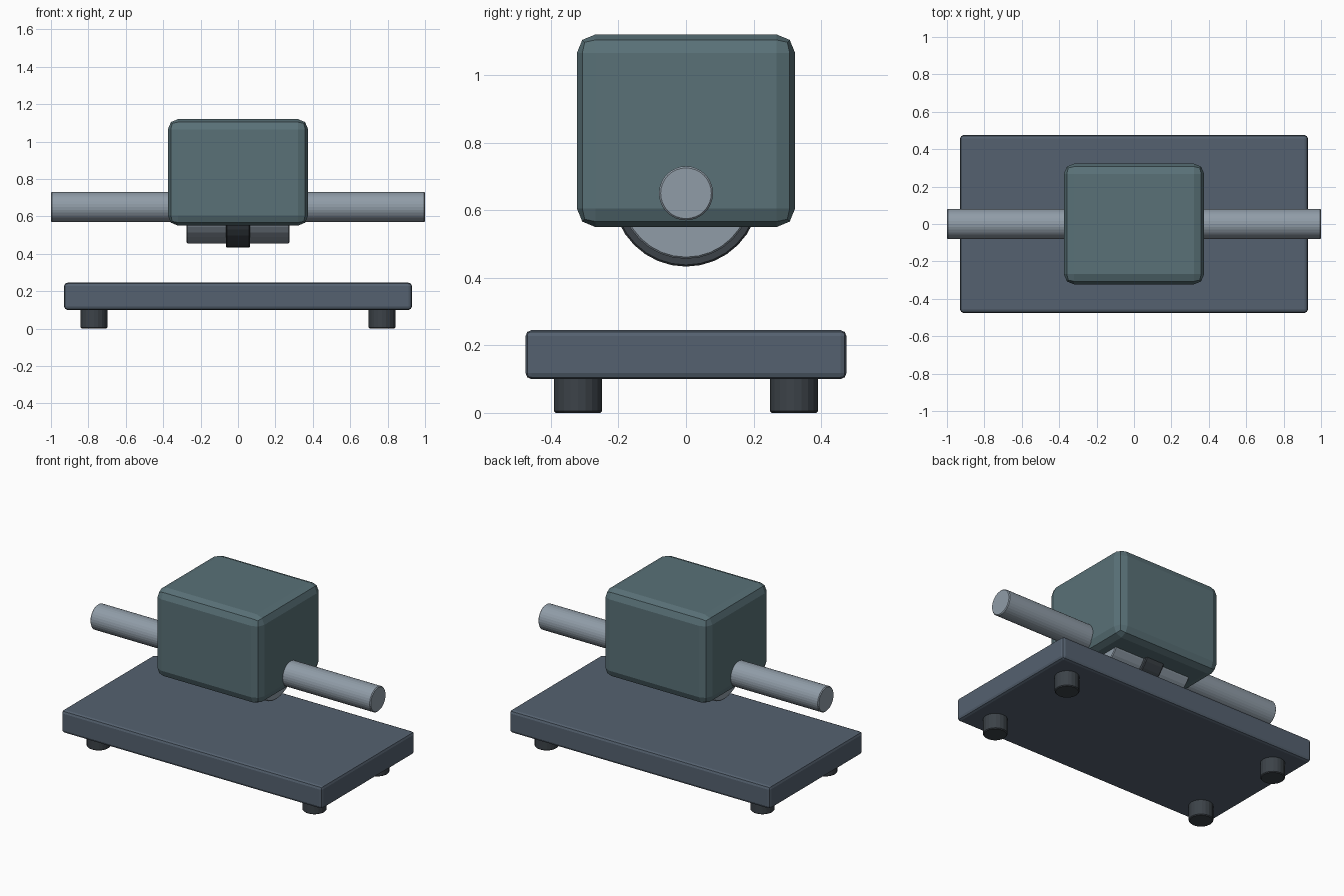
import bpy
from math import radians, pi

if "Cube" in bpy.data.objects:
    bpy.data.objects.remove(bpy.data.objects["Cube"])


def material(name, rgb):
    m = bpy.data.materials.new(name)
    m.diffuse_color = (*rgb, 1)
    m.use_nodes = True
    m.node_tree.nodes["Principled BSDF"].inputs["Base Color"].default_value = m.diffuse_color
    return m


SLATE = material("slate", (0.09, 0.12, 0.16))
TEAL = material("teal_grey", (0.10, 0.165, 0.185))
STEEL = material("steel", (0.28, 0.335, 0.39))
DARK = material("dark_rubber", (0.045, 0.055, 0.065))


def finish(name, mat, bevel, segments):
    ob = bpy.context.object
    ob.name = name
    ob.data.materials.append(mat)
    b = ob.modifiers.new("bevel", 'BEVEL')
    b.width = bevel
    b.segments = segments
    b.limit_method = 'ANGLE'
    b.angle_limit = radians(40)
    return ob


def box(name, size, z0, mat, bevel):
    bpy.ops.mesh.primitive_cube_add(size=1, location=(0, 0, z0 + size[2] / 2))
    bpy.context.object.scale = size
    bpy.ops.object.transform_apply(location=False, rotation=False, scale=True)
    return finish(name, mat, bevel, 2)


def cylinder(name, radius, length, loc, mat, sides, along_x=False, bevel=0.005):
    rot = (0, pi / 2, 0) if along_x else (0, 0, 0)
    bpy.ops.mesh.primitive_cylinder_add(vertices=sides, radius=radius, depth=length,
                                        location=loc, rotation=rot)
    return finish(name, mat, bevel, 1)


AXLE_Z = 0.65

# Base plate and four feet
box("base_plate", (1.86, 0.95, 0.145), 0.10, SLATE, 0.018)
for sx, side in ((-1, "left"), (1, "right")):
    for sy, end in ((-1, "front"), (1, "back")):
        cylinder(f"foot_{end}_{side}", 0.071, 0.12, (sx * 0.77, sy * 0.32, 0.06), DARK, 20)

# Floating housing
box("housing", (0.75, 0.646, 0.57), 0.55, TEAL, 0.055)

# Shaft, drum and central band share one axis
cylinder("shaft", 0.08, 2.0, (0, 0, AXLE_Z), STEEL, 32, True)
cylinder("drum", 0.194, 0.55, (0, 0, AXLE_Z), STEEL, 32, True)
cylinder("drum_band", 0.217, 0.13, (0, 0, AXLE_Z), DARK, 32, True)
